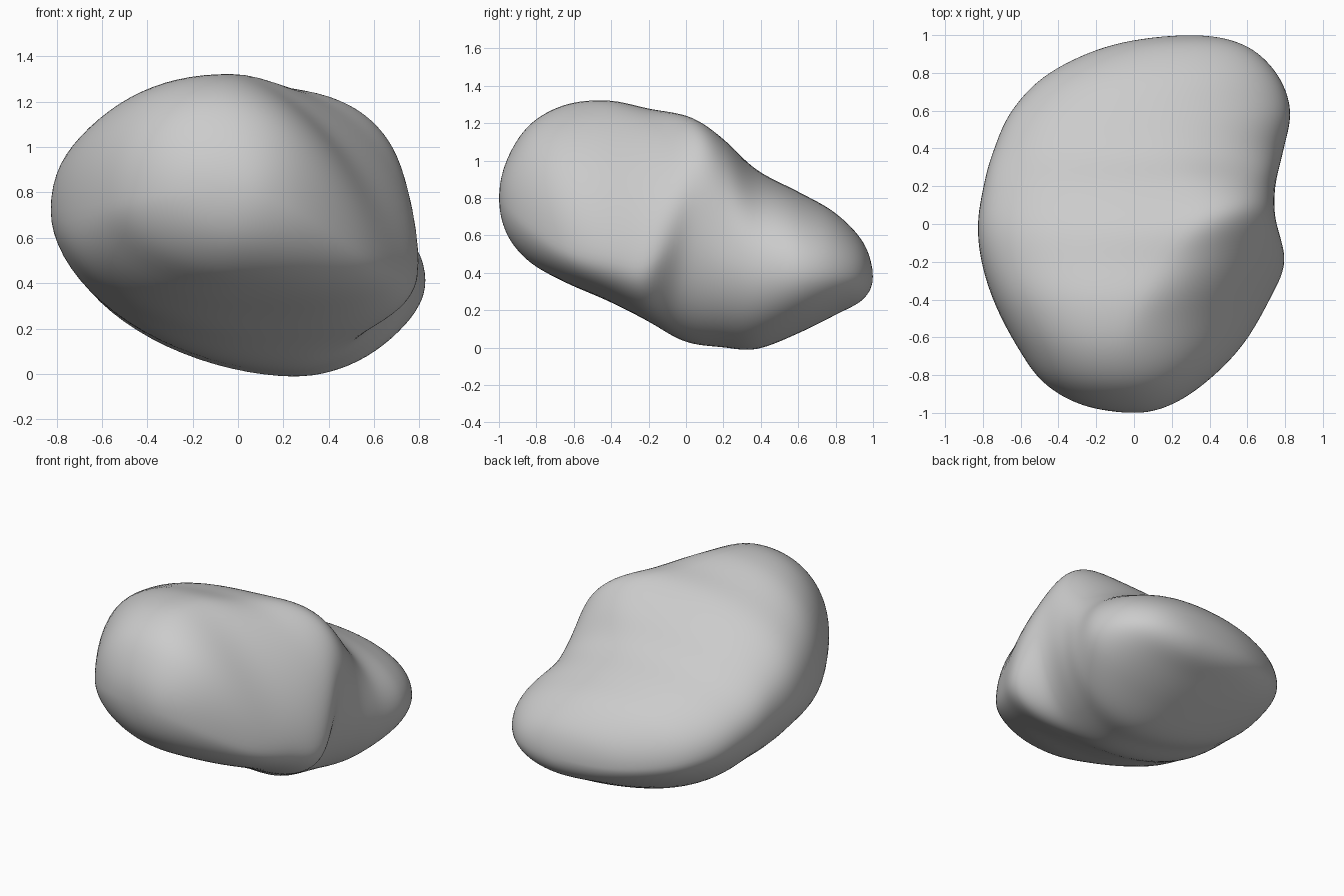
import bpy
import bmesh
from math import sin, cos, pi, exp

cube = bpy.data.objects.get("Cube")
if cube:
    bpy.data.objects.remove(cube, do_unlink=True)

# Cross-sections from front to back:
# depth, then the (x, z) of the left-most, top, right-most and bottom points
SECTIONS = [
    (-1, 0, .8, 0, .8, 0, .8, 0, .8),
    (-.96, -.27, .8, -.03, 1, .19, .76, 0, .61),
    (-.84, -.48, .77, -.06, 1.19, .38, .66, 0, .46),
    (-.65, -.62, .74, -.06, 1.3, .57, .54, .02, .35),
    (-.42, -.74, .72, 0, 1.325, .71, .49, .06, .25),
    (-.2, -.81, .72, .1, 1.28, .8, .47, .14, .14),
    (0, -.83, .71, .25, 1.235, .75, .7, .2, .03),
    (.2, -.8, .66, .22, 1.11, .75, .53, .23, 0),
    (.38, -.75, .59, .08, .95, .79, .43, .25, -.01),
    (.6, -.65, .51, .05, .835, .83, .41, .27, .075),
    (.8, -.45, .44, .15, .72, .755, .4, .28, .175),
    (.95, -.11, .39, .25, .56, .58, .39, .3, .26),
    (1, .3, .38, .3, .38, .3, .38, .3, .38),
]
STEPS = 8       # rings between two sections
QUARTER = 20    # points per quarter of a ring


def mirrored(row):
    """Ghost section past a pole, so that the surface closes round."""
    y, lx, lz, tx, tz, rx, rz, bx, bz = row
    return (y, rx, rz, bx, bz, lx, lz, tx, tz)


def spline(a, b, c, d, t):
    """Catmull-Rom blend of four sections."""
    return [q + t / 2 * (r - p + t * (2 * p - 5 * q + 4 * r - s
            + t * (3 * (q - r) + s - p))) for p, q, r, s in zip(a, b, c, d)]


def bump(value, centre, width):
    return exp(-((value - centre) / width) ** 2)


def ring_points(section):
    """Four quarter-curves joined through the extreme points."""
    y, lx, lz, tx, tz, rx, rz, bx, bz = section
    # powers above one flatten a quarter, powers below one fill it out
    upper_right = .97 + .27 * bump(y, -.48, .25) - .14 * bump(y, .12, .18)
    lower_right = 1 - .22 * bump(y, -.5, .38)
    lower_left = 1.12 - .22 * bump(y, -.45, .3)
    upper_left = .95 - .13 * bump(y, -.1, .6)
    quarters = [
        ((tx, tz), (rx, rz), True, upper_right),
        ((rx, rz), (bx, bz), False, lower_right),
        ((bx, bz), (lx, lz), True, lower_left),
        ((lx, lz), (tx, tz), False, upper_left),
    ]
    points = []
    for (ax, az), (ex, ez), flat_start, power in quarters:
        for i in range(QUARTER):
            angle = pi / 2 * i / QUARTER
            s, c = sin(angle) ** power, cos(angle) ** power
            if flat_start:
                x, z = ax + (ex - ax) * s, ez + (az - ez) * c
            else:
                x, z = ex + (ax - ex) * c, az + (ez - az) * s
            # the rib on the right flank leans backward as it rises
            lean = .25 * max(0, x - .15) * (z - .5) * bump(y, -.05, .3)
            points.append((x, y + lean, z))
    return points


# Stone body: skin the rings and close both poles
rows = [mirrored(SECTIONS[1])] + SECTIONS + [mirrored(SECTIONS[-2])]
bm = bmesh.new()
rings = []
for k in range(len(SECTIONS) - 1):
    for step in range(STEPS):
        if k or step:
            section = spline(*rows[k:k + 4], step / STEPS)
            rings.append([bm.verts.new(p) for p in ring_points(section)])

count = 4 * QUARTER
for near, far in zip(rings, rings[1:]):
    for i in range(count):
        j = (i + 1) % count
        bm.faces.new((near[i], near[j], far[j], far[i]))
for ring, end in ((rings[0], SECTIONS[0]), (rings[-1], SECTIONS[-1])):
    pole = bm.verts.new((end[1], end[0], end[2]))
    for i in range(count):
        bm.faces.new((ring[i], ring[(i + 1) % count], pole))
bmesh.ops.recalc_face_normals(bm, faces=bm.faces)

mesh = bpy.data.meshes.new("stone")
bm.to_mesh(mesh)
bm.free()
stone = bpy.data.objects.new("stone", mesh)
bpy.context.collection.objects.link(stone)

# Worn surface: soften the seams between sections
relax = stone.modifiers.new("relax", "SMOOTH")
relax.factor = .5
relax.iterations = 10

# Grey stone colour
grey = bpy.data.materials.new("stone grey")
grey.use_nodes = True
colour = (.6, .6, .6, 1)
grey.diffuse_color = colour
grey.node_tree.nodes["Principled BSDF"].inputs["Base Color"].default_value = colour
mesh.materials.append(grey)
mesh.shade_smooth()
